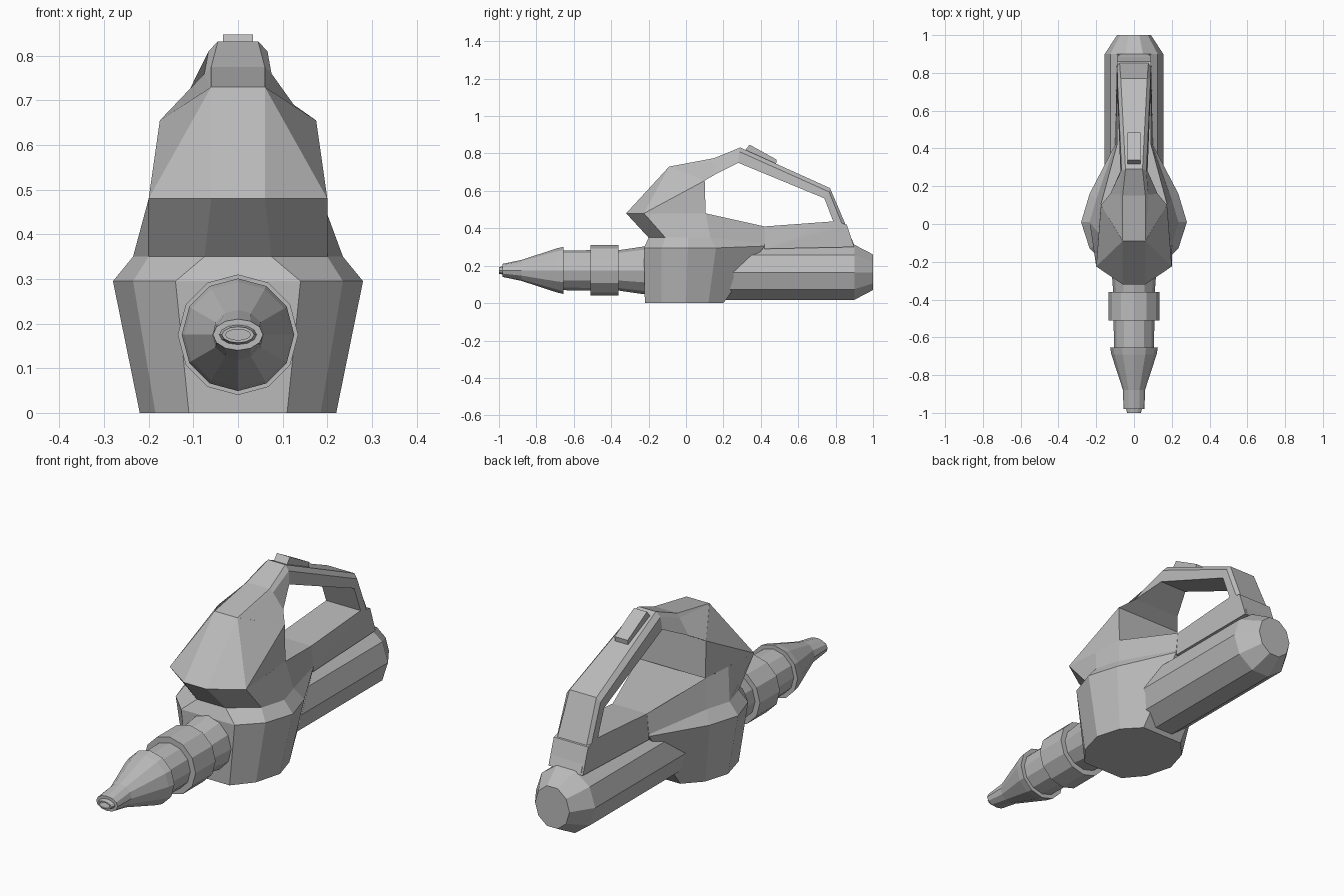
import bpy
import bmesh
from math import cos, sin, pi

if "Cube" in bpy.data.objects:
    bpy.data.objects.remove(bpy.data.objects["Cube"])

GREY = (0.5, 0.5, 0.5, 1)
mat = bpy.data.materials.new("plain grey")
mat.use_nodes = True
mat.diffuse_color = GREY
mat.node_tree.nodes["Principled BSDF"].inputs["Base Color"].default_value = GREY


def finish(name, bm):
    bmesh.ops.recalc_face_normals(bm, faces=bm.faces)
    mesh = bpy.data.meshes.new(name)
    bm.to_mesh(mesh)
    bm.free()
    mesh.materials.append(mat)
    obj = bpy.data.objects.new(name, mesh)
    bpy.context.collection.objects.link(obj)
    return obj


def loft(name, rings):
    """Skin a closed shape over rings of equal length."""
    bm = bmesh.new()
    loops = [[bm.verts.new(p) for p in ring] for ring in rings]
    for a, b in zip(loops, loops[1:]):
        for i in range(len(a)):
            j = (i + 1) % len(a)
            bm.faces.new((a[i], a[j], b[j], b[i]))
    bm.faces.new(loops[0])
    bm.faces.new(loops[-1])
    return finish(name, bm)


def mirrored(half):
    """Close a half ring by mirroring it across x = 0."""
    return half + [(-x, y, z) for x, y, z in reversed(half)]


def hull(name, half):
    bm = bmesh.new()
    for p in mirrored(half):
        bm.verts.new(p)
    res = bmesh.ops.convex_hull(bm, input=bm.verts)
    bmesh.ops.delete(bm, geom=res["geom_interior"], context="VERTS")
    bmesh.ops.dissolve_limit(bm, angle_limit=0.02, verts=bm.verts, edges=bm.edges)
    return finish(name, bm)


def pipe(name, sides, z, profile):
    """Loft ellipses along y from (y, x radius, z radius) steps."""
    angles = [2 * pi * i / sides for i in range(sides)]
    return loft(name, [[(rx * cos(a), y, z + rz * sin(a)) for a in angles]
                       for y, rx, rz in profile])


# Motor housing with its flared shoulder, overhang lip and rear deck wedge
loft("motor_housing", [mirrored(r) for r in (
    [(.11, -.22, 0), (.185, -.13, 0), (.22, 0, 0), (.185, .12, 0), (.11, .2, 0)],
    [(.14, -.225, .295), (.235, -.13, .295), (.28, .01, .295), (.235, .16, .295), (.1, .42, .305)],
    [(.075, -.2, .35), (.2, -.11, .35), (.235, .01, .35), (.2, .13, .35), (.1, .42, .315)],
    [(.06, -.32, .48), (.2, -.225, .48), (.187, -.05, .48), (.175, .105, .48), (.09, .42, .41)],
)])

# Sloped hood above the lip
hull("hood", [(.06, -.32, .48), (.2, -.225, .48), (.175, .105, .48),
              (.06, -.09, .73), (.175, .1, .655)])

# Rear deck sitting on the tank
hull("rear_deck", [(.09, .42, .41), (.1, .42, .29), (.09, .79, .437),
                   (.09, .86, .42), (.09, .9, .3)])

# Handle: neck, sloping grip and rear post in one sweep
loft("handle", [mirrored(r) for r in (
    [(.06, -.09, .73), (.062, -.085, .728), (.175, .1, .655)],
    [(.06, .15, .775), (.075, .155, .76), (.125, .16, .69)],
    [(.045, .29, .832), (.066, .285, .81), (.072, .28, .75)],
    [(.07, .77, .615), (.088, .765, .595), (.09, .74, .56)],
    [(.08, .9, .31), (.09, .88, .31), (.09, .79, .43)],
)])

# Trigger switch on top of the grip
hull("switch", [(.034, .31, .81), (.034, .34, .847), (.034, .485, .767), (.034, .48, .73)])

# Rear tank
pipe("tank", 10, .165, [(.1, .155, .155), (.9, .155, .155), (1, .09, .1)])

# Front tube with collar, tapering to a flattened hollow tip
pipe("nozzle", 12, .175, [
    (-.1, .125, .13), (-.23, .12, .127), (-.36, .11, .108),
    (-.36, .135, .135), (-.51, .135, .135), (-.51, .108, .108),
    (-.655, .106, .106), (-.655, .126, .126), (-.69, .12, .118),
    (-.88, .058, .056), (-.98, .056, .035), (-.98, .042, .022),
    (-1, .036, .018), (-1, .028, .012), (-.95, .028, .012)])
